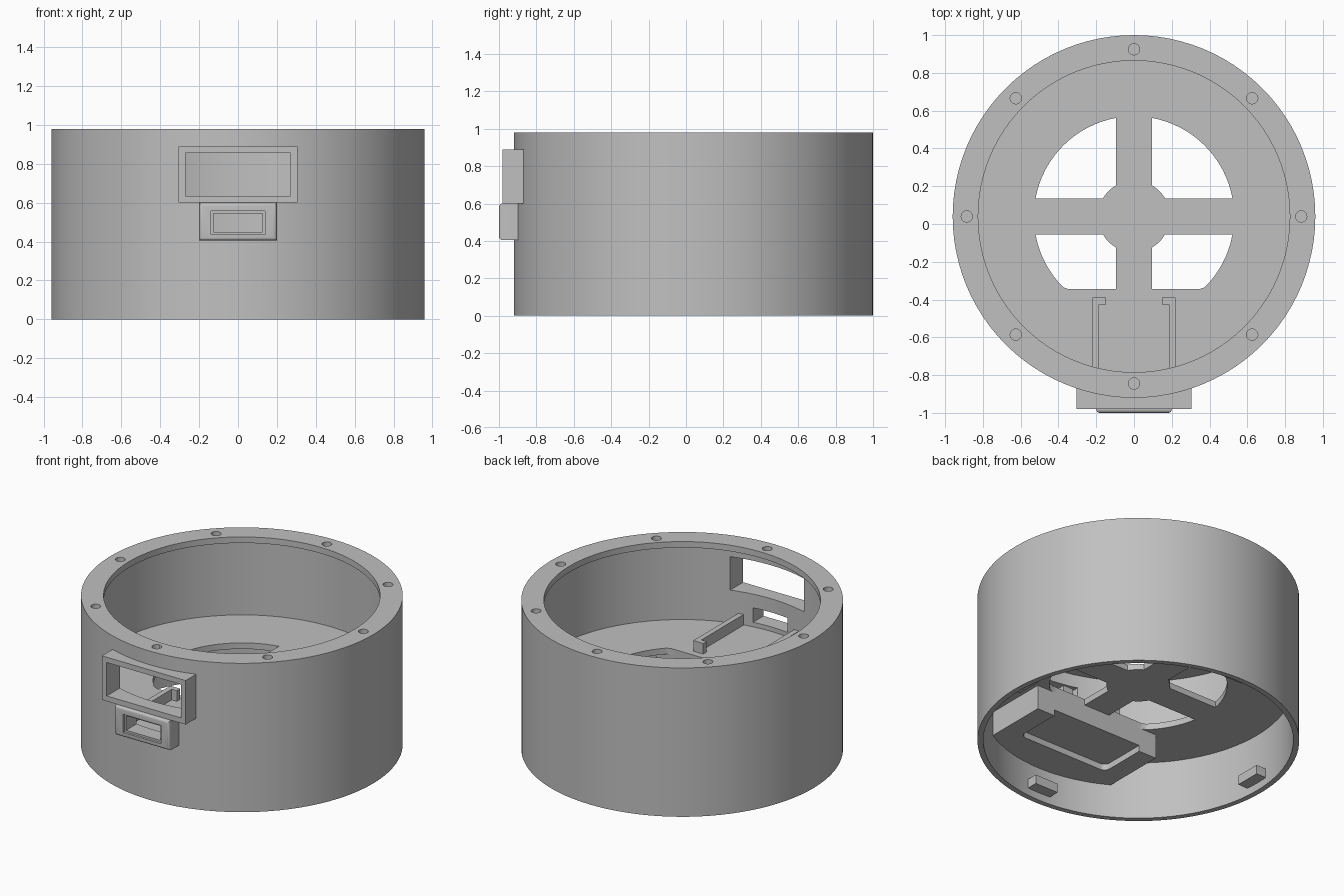
import bpy, bmesh
from math import sin, cos, pi, radians, sqrt, asin
from mathutils import Matrix

default = bpy.data.objects.get("Cube")
if default:
    bpy.data.objects.remove(default, do_unlink=True)

CY = 0.04            # centre of the drum along y
OUTER, INNER, LIP = 0.96, 0.925, 0.825
HEIGHT = 0.98
FLOOR_Z, FLOOR_T = 0.42, 0.04
SEGMENTS = 96

grey = bpy.data.materials.new("plain grey plastic")
grey.use_nodes = True
colour = (0.53, 0.53, 0.53, 1)
grey.diffuse_color = colour
grey.node_tree.nodes["Principled BSDF"].inputs["Base Color"].default_value = colour


def finish(name, bm):
    bmesh.ops.recalc_face_normals(bm, faces=bm.faces)
    mesh = bpy.data.meshes.new(name)
    bm.to_mesh(mesh)
    bm.free()
    mesh.materials.append(grey)
    obj = bpy.data.objects.new(name, mesh)
    bpy.context.collection.objects.link(obj)
    return obj


def box(name, x0, x1, y0, y1, z0, z1):
    bm = bmesh.new()
    size = Matrix.Diagonal((x1 - x0, y1 - y0, z1 - z0, 1))
    place = Matrix.Translation(((x0 + x1) / 2, (y0 + y1) / 2, (z0 + z1) / 2))
    bmesh.ops.create_cube(bm, size=1, matrix=place @ size)
    return finish(name, bm)


def prism(name, outline, z0, z1):
    bm = bmesh.new()
    face = bm.faces.new([bm.verts.new((x, y, z0)) for x, y in outline])
    top = bmesh.ops.extrude_face_region(bm, geom=[face])["geom"]
    verts = [v for v in top if isinstance(v, bmesh.types.BMVert)]
    bmesh.ops.translate(bm, verts=verts, vec=(0, 0, z1 - z0))
    return finish(name, bm)


def circle(radius, x=0, y=CY, n=SEGMENTS):
    return [(x + radius * cos(2 * pi * i / n), y + radius * sin(2 * pi * i / n))
            for i in range(n)]


def apply_boolean(obj, cutter, operation="DIFFERENCE"):
    mod = obj.modifiers.new("cut", "BOOLEAN")
    mod.operation, mod.object, mod.solver = operation, cutter, "EXACT"
    bpy.context.view_layer.update()
    graph = bpy.context.evaluated_depsgraph_get()
    mesh = bpy.data.meshes.new_from_object(obj.evaluated_get(graph))
    obj.modifiers.clear()
    obj.data = mesh
    bpy.data.objects.remove(cutter, do_unlink=True)


def smooth(obj):
    bpy.ops.object.select_all(action="DESELECT")
    obj.select_set(True)
    bpy.context.view_layer.objects.active = obj
    bpy.ops.object.shade_smooth_by_angle(angle=radians(25))


# Drum wall with inward lip at the top
bm = bmesh.new()
profile = [(INNER, 0), (OUTER, 0), (OUTER, HEIGHT), (LIP, HEIGHT),
           (LIP, HEIGHT - 0.04), (INNER, HEIGHT - 0.04)]
rings = [[bm.verts.new((x, y, z)) for x, y in circle(r)] for r, z in profile]
for a, b in zip(rings, rings[1:] + rings[:1]):
    for i in range(SEGMENTS):
        j = (i + 1) % SEGMENTS
        bm.faces.new((a[i], a[j], b[j], b[i]))
wall = finish("drum_wall", bm)

# Eight screw holes in the lip
for k in range(8):
    a = k * pi / 4
    hole = circle(0.03, 0.885 * cos(a), CY + 0.885 * sin(a), 20)
    apply_boolean(wall, prism("hole_cutter", hole, 0.9, 1.1))

# Window and port openings through the wall
WINDOW = (-0.27, 0.27, -1.2, -0.6, 0.635, 0.855)
PORT = (-0.125, 0.125, -1.2, -0.6, 0.45, 0.545)
for opening in (WINDOW, PORT):
    apply_boolean(wall, box("opening_cutter", *opening))
smooth(wall)

# Floor with four quarter openings around a hub and cross of spokes
floor = prism("floor_plate", circle(0.93), FLOOR_Z - FLOOR_T, FLOOR_Z)
SPOKE, HUB, REACH, FLAT = 0.095, 0.19, 0.53, -0.385


def quarter(sx, sy):
    points = []
    for radius, steps in ((REACH, range(17)), (HUB, range(6, -1, -1))):
        start = asin(SPOKE / radius)
        span = pi / 2 - 2 * start
        last = max(steps)
        for i in steps:
            a = start + span * i / last
            points.append((sx * radius * cos(a),
                           CY + max(FLAT, sy * radius * sin(a))))
    return points


for sx in (-1, 1):
    for sy in (-1, 1):
        apply_boolean(floor, prism("quarter_cutter", quarter(sx, sy), 0.1, 0.6))
smooth(floor)

# Thick block under the front of the floor, with a shallow rounded pocket
BACK = CY + FLAT
block = box("front_block", -0.46, 0.46, -1.1, BACK, 0.22, FLOOR_Z - 0.01)
apply_boolean(block, prism("round_cutter", circle(0.93), 0, 1), "INTERSECT")
pocket = [(-0.33, 0), (0.33, 0)]
for side, start in ((1, 0), (-1, -pi / 2)):
    for i in range(6):
        a = start - i * pi / 10
        pocket.append((side * 0.29 + 0.04 * cos(a), -0.62 + 0.04 * sin(a)))
apply_boolean(block, prism("pocket_cutter", pocket, 0.1, 0.26))
smooth(block)

# Board rails with inward hooks on the floor
for side, name in ((1, "left_rail"), (-1, "right_rail")):
    front = CY - sqrt(INNER ** 2 - 0.2 ** 2)
    shape = [(0.22, -0.39), (0.148, -0.39), (0.148, -0.425), (0.185, -0.425),
             (0.185, front), (0.22, front)]
    prism(name, [(side * x, y) for x, y in shape], FLOOR_Z - 0.01, 0.49)

# Window frame on the outside of the wall
frame = box("window_frame", -0.305, 0.305, -0.98, -0.75, 0.6, 0.89)
apply_boolean(frame, prism("round_cutter", circle(0.94), 0, 1))
apply_boolean(frame, box("opening_cutter", *WINDOW))

# Port housing with softened front edges and a stepped opening
port = box("port_housing", -0.2, 0.2, -1, -0.75, 0.405, 0.6)
bm = bmesh.new()
bm.from_mesh(port.data)
edges = [e for e in bm.edges if all(v.co.y < -0.9 for v in e.verts)]
bmesh.ops.bevel(bm, geom=edges, offset=0.018, segments=4, profile=0.5,
                affect="EDGES")
bm.to_mesh(port.data)
bm.free()
apply_boolean(port, prism("round_cutter", circle(0.94), 0, 1))
apply_boolean(port, box("opening_cutter", *PORT))
apply_boolean(port, box("step_cutter", -0.138, 0.138, -1.1, -0.985, 0.437, 0.557))
smooth(port)

# Four small tabs inside the bottom edge
for k, name in enumerate(("left_tab", "back_tab", "right_tab", "front_tab")):
    tab = box(name, 0.85, 0.935, -0.085, 0.085, 0.05, 0.11)
    tab.data.transform(Matrix.Translation((0, CY, 0)) @ Matrix.Rotation(k * pi / 2, 4, "Z"))
